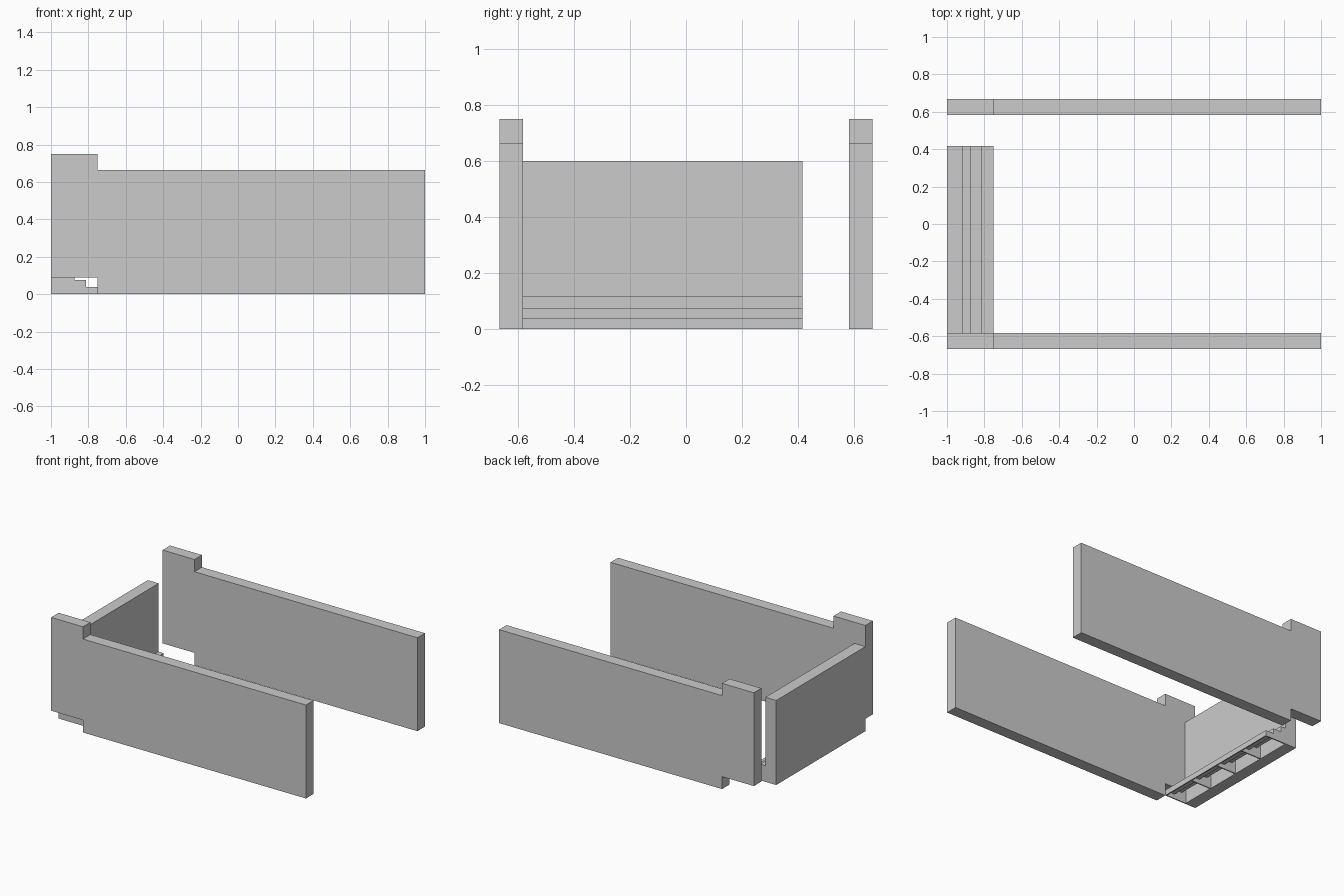
import bpy
import bmesh

if "Cube" in bpy.data.objects:
    bpy.data.objects.remove(bpy.data.objects["Cube"])


def extrude_profile(name, pts, y0, y1):
    """Closed x-z outline extruded along y from y0 to y1."""
    bm = bmesh.new()
    face = bm.faces.new([bm.verts.new((x, y0, z)) for x, z in pts])
    new = bmesh.ops.extrude_face_region(bm, geom=[face])["geom"]
    verts = [v for v in new if isinstance(v, bmesh.types.BMVert)]
    bmesh.ops.translate(bm, verts=verts, vec=(0, y1 - y0, 0))
    bmesh.ops.recalc_face_normals(bm, faces=bm.faces)
    mesh = bpy.data.meshes.new(name)
    bm.to_mesh(mesh)
    bm.free()
    obj = bpy.data.objects.new(name, mesh)
    bpy.context.collection.objects.link(obj)
    return obj


# Long side panels: raised at one end, notched underneath it
side = [(-0.75, 0), (1, 0), (1, 0.663), (-0.75, 0.663),
        (-0.75, 0.75), (-1, 0.75), (-1, 0.088), (-0.75, 0.088)]
extrude_profile("side_panel_front", side, -0.667, -0.583)
extrude_profile("side_panel_back", side, 0.583, 0.667)

# End panel
Y0, Y1 = -0.583, 0.417
XE = -0.915
extrude_profile("end_panel", [(-1, 0), (XE, 0), (XE, 0.6), (-1, 0.6)], Y0, Y1)

# Hollow stepped ledge: thin treads and risers, open underneath
T = 0.008
steps = [(-0.75, 0.039), (-0.8125, 0.075), (-0.875, 0.115)]
outer, inner = [(-0.75, 0)], [(-0.75 - T, 0)]
for i, (x, z) in enumerate(steps):
    x_next = steps[i + 1][0] if i < 2 else XE
    outer += [(x, z), (x_next, z)]
    inner += [(x - T, z - T), (x_next - (T if i < 2 else 0), z - T)]
extrude_profile("stepped_ledge", outer + inner[::-1], Y0, Y1)

# Ribs dividing the hollow into four cells
rib = inner + [(XE, 0)]
for i in range(5):
    y = Y0 + (Y1 - Y0 - T) * i / 4
    extrude_profile(f"ledge_rib_{i + 1}", rib, y, y + T)
